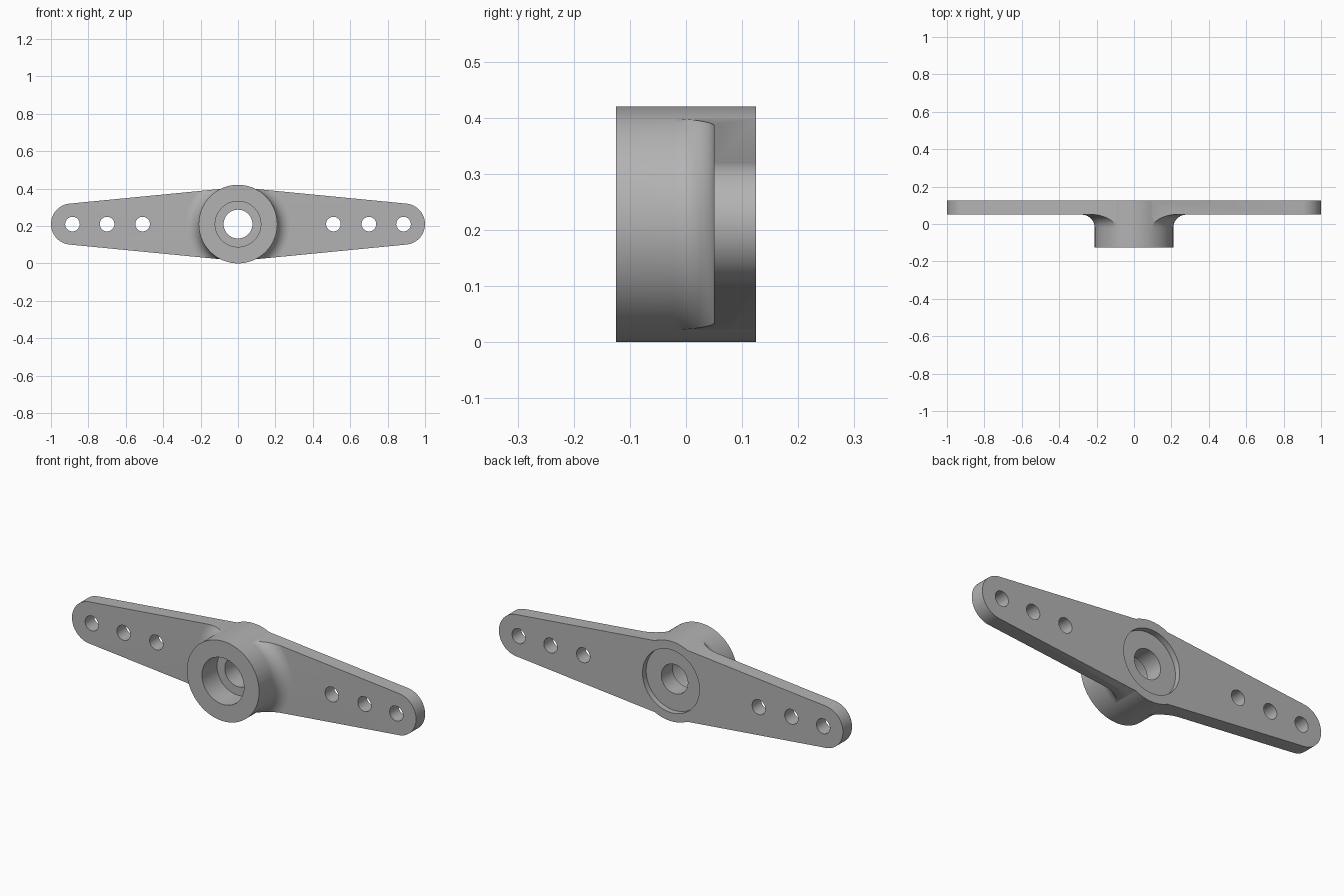
import bpy, bmesh, math

if "Cube" in bpy.data.objects:
    bpy.data.objects.remove(bpy.data.objects["Cube"], do_unlink=True)

CZ = 0.21                  # height of the hub axis
FRONT, BACK = -0.125, 0.125
PLATE = 0.05               # front face of the arms
SEG = 96

grey = bpy.data.materials.new("plastic grey")
grey.use_nodes = True
COLOUR = (0.45, 0.45, 0.45, 1)
grey.diffuse_color = COLOUR
grey.node_tree.nodes["Principled BSDF"].inputs["Base Color"].default_value = COLOUR


def finish(name, bm):
    bmesh.ops.recalc_face_normals(bm, faces=bm.faces)
    mesh = bpy.data.meshes.new(name)
    bm.to_mesh(mesh)
    bm.free()
    mesh.materials.append(grey)
    obj = bpy.data.objects.new(name, mesh)
    bpy.context.collection.objects.link(obj)
    return obj


def prism(name, outline, y0, y1):
    """Extrude an x/z outline along y."""
    bm = bmesh.new()
    face = bm.faces.new([bm.verts.new((x, y0, CZ + z)) for x, z in outline])
    ext = bmesh.ops.extrude_face_region(bm, geom=[face])["geom"]
    verts = [v for v in ext if isinstance(v, bmesh.types.BMVert)]
    bmesh.ops.translate(bm, verts=verts, vec=(0, y1 - y0, 0))
    return finish(name, bm)


def circle(r, x=0, n=SEG):
    return [(x + r * math.cos(2 * math.pi * i / n), r * math.sin(2 * math.pi * i / n))
            for i in range(n)]


def lathe(name, profile):
    """Closed solid turned about the hub axis from (radius, y) points."""
    bm = bmesh.new()
    rings = [[bm.verts.new((x, y, CZ + z)) for x, z in circle(r)] for r, y in profile]
    for a, b in zip(rings, rings[1:]):
        for i in range(SEG):
            j = (i + 1) % SEG
            bm.faces.new((a[i], a[j], b[j], b[i]))
    bm.faces.new(rings[0])
    bm.faces.new(rings[-1])
    return finish(name, bm)


def combine(target, other, operation):
    """Apply a boolean, then discard the helper."""
    mod = target.modifiers.new(operation, 'BOOLEAN')
    mod.operation, mod.object, mod.solver = operation, other, 'EXACT'
    bpy.context.view_layer.objects.active = target
    bpy.ops.object.modifier_apply(modifier=mod.name)
    bpy.data.objects.remove(other, do_unlink=True)


# Tapered double arm outline with round tips
TIP_X, TIP_R = 0.89, 0.11
tilt = math.radians(84.4)
tip = [(TIP_X + TIP_R * math.cos(a), TIP_R * math.sin(a))
       for a in [tilt * (i / 16 - 1) for i in range(33)]]
mid = 0.197
outline = tip + [(0, mid)] + [(-x, -z) for x, z in tip] + [(0, -mid)]

# Concave fillet blending the hub into the arms, trimmed to the arm outline
R = 0.07
fillet = [(0.21 + R - R * math.cos(t), PLATE - R + R * math.sin(t))
          for t in [math.pi / 2 * i / 16 for i in range(17)]]
collar = lathe("collar", fillet + [(0.28, 0.08)])
combine(collar, prism("trim", outline, -0.06, 0.2), 'INTERSECT')

# Arms, collar and hub become one body
horn = prism("servo_horn", outline, PLATE, BACK)
combine(horn, collar, 'UNION')
combine(horn, lathe("hub", [(0.21, FRONT), (0.21, BACK)]), 'UNION')

# Front bore, through hole and shallow back recess
for r, y0, y1 in ((0.122, -0.2, 0.0), (0.077, -0.2, 0.2), (0.165, 0.095, 0.2)):
    combine(horn, lathe("bore", [(r, y0), (r, y1)]), 'DIFFERENCE')

# Three linkage holes in each arm
for side in (-1, 1):
    for x in (0.51, 0.7, 0.885):
        combine(horn, prism("pin", circle(0.039, side * x, 32), 0, 0.2), 'DIFFERENCE')

bpy.ops.object.select_all(action='DESELECT')
horn.select_set(True)
bpy.context.view_layer.objects.active = horn
bpy.ops.object.shade_smooth_by_angle(angle=math.radians(30))
